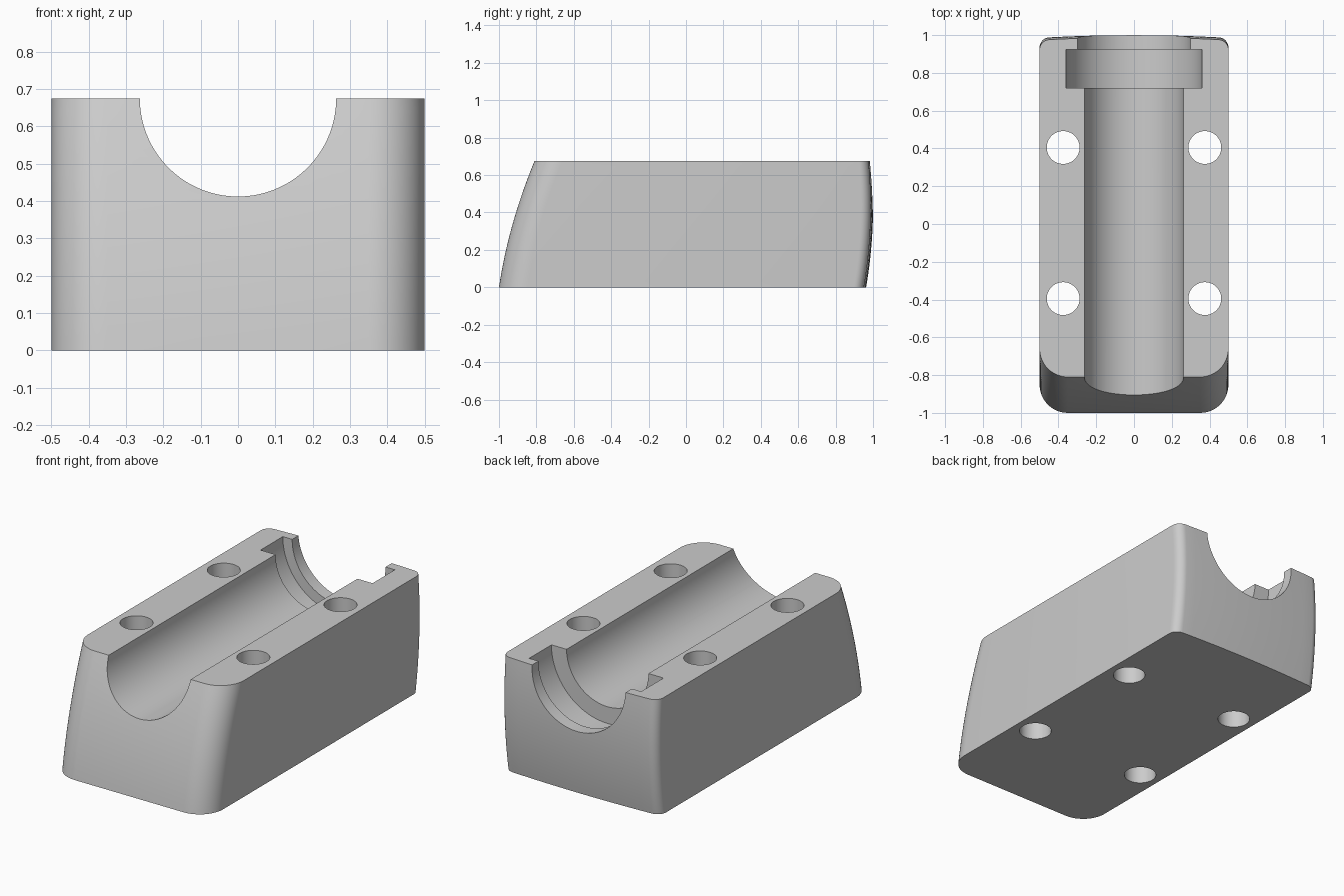
import bpy, bmesh, math

if "Cube" in bpy.data.objects:
    bpy.data.objects.remove(bpy.data.objects["Cube"])

HEIGHT, HALF_W = 0.675, 0.5
FRONT_R, BACK_R = 0.15, 0.05

grey = bpy.data.materials.new("plain grey")
grey.use_nodes = True
grey.diffuse_color = (0.6, 0.6, 0.6, 1)
grey.node_tree.nodes["Principled BSDF"].inputs["Base Color"].default_value = (0.6, 0.6, 0.6, 1)


def loft(name, rings):
    """Skin a stack of equal-length point rings and cap both ends."""
    bm = bmesh.new()
    loops = [[bm.verts.new(p) for p in ring] for ring in rings]
    n = len(loops[0])
    for a, b in zip(loops, loops[1:]):
        for i in range(n):
            j = (i + 1) % n
            bm.faces.new((a[i], a[j], b[j], b[i]))
    bm.faces.new(loops[0][::-1])
    bm.faces.new(loops[-1])
    bmesh.ops.recalc_face_normals(bm, faces=bm.faces)
    mesh = bpy.data.meshes.new(name)
    bm.to_mesh(mesh)
    bm.free()
    mesh.materials.append(grey)
    obj = bpy.data.objects.new(name, mesh)
    bpy.context.collection.objects.link(obj)
    return obj


def front_y(z):
    return -1 + 0.15 * z + 0.195 * z * z


def back_y(x, z):
    return 1 - 0.2 * (z - 0.43) ** 2 - 0.06 * x * x


def section(z):
    """Rounded outline of the block at one height."""
    half = []
    for i in range(13):
        a = math.pi / 2 * i / 12
        half.append((HALF_W - FRONT_R + FRONT_R * math.sin(a),
                     front_y(z) + FRONT_R * (1 - math.cos(a))))
    for i in range(9):
        a = math.pi / 2 * i / 8
        x = HALF_W - BACK_R + BACK_R * math.cos(a)
        half.append((x, back_y(x, z) - BACK_R * (1 - math.sin(a))))
    for i in range(1, 7):
        x = (HALF_W - BACK_R) * (1 - i / 7)
        half.append((x, back_y(x, z)))
    outline = half + [(0, back_y(0, z))] + [(-x, y) for x, y in reversed(half)]
    return [(x, y, z) for x, y in outline]


def circle(radius, point, n):
    return [point(radius * math.cos(2 * math.pi * (i + 0.5) / n),
                  radius * math.sin(2 * math.pi * (i + 0.5) / n)) for i in range(n)]


# Block with curved front and slightly domed back
LEVELS = 20
block = loft("clamp_block", [section(HEIGHT * i / LEVELS) for i in range(LEVELS + 1)])

# Stepped round channel with a wider collar groove near the back
steps = [(-1.3, 0.263), (0.72, 0.263), (0.72, 0.36), (0.925, 0.36), (0.925, 0.30), (1.3, 0.30)]
cutters = [loft("channel_cutter", [circle(r, lambda u, v, y=y: (u, y, HEIGHT + v), 96)
                                   for y, r in steps])]

# Four vertical bolt holes
for x in (-0.375, 0.375):
    for y in (-0.395, 0.405):
        cutters.append(loft("bolt_hole_cutter", [
            circle(0.087, lambda u, v, z=z: (x + u, y + v, z), 48) for z in (-0.2, 0.9)]))

bpy.context.view_layer.objects.active = block
block.select_set(True)
for cutter in cutters:
    cutter.hide_render = True
    mod = block.modifiers.new("cut", "BOOLEAN")
    mod.operation = "DIFFERENCE"
    mod.solver = "EXACT"
    mod.object = cutter
    bpy.ops.object.modifier_apply(modifier=mod.name)
    bpy.data.objects.remove(cutter)

bpy.ops.object.shade_smooth_by_angle(angle=math.radians(30))
